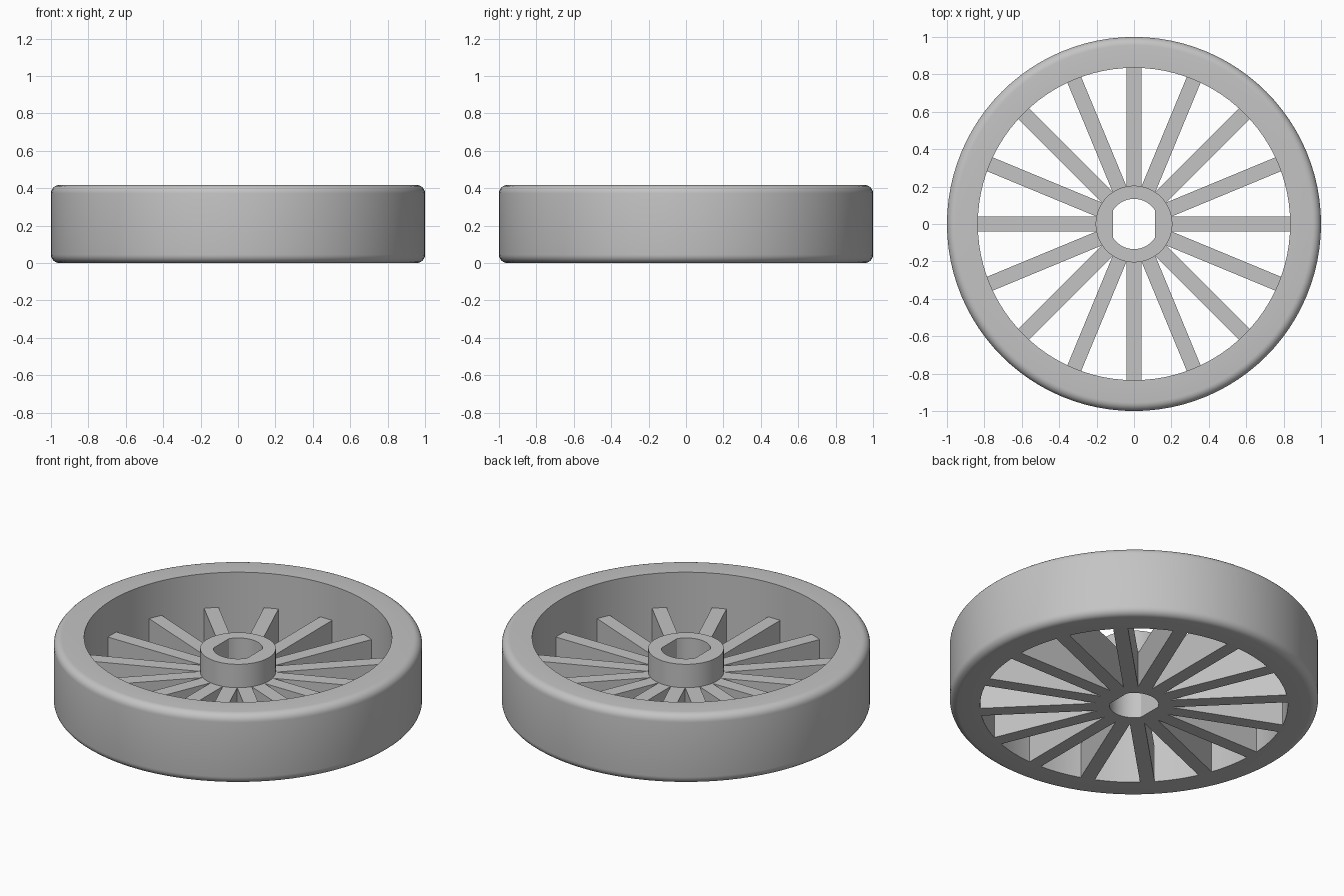
import bpy, bmesh
from math import cos, sin, pi, radians
from mathutils import Matrix

if "Cube" in bpy.data.objects:
    bpy.data.objects.remove(bpy.data.objects["Cube"], do_unlink=True)

HEIGHT = 0.417
HUB_HEIGHT = 0.35
SPOKE_HEIGHT = 0.21
INNER_R = 0.835
HUB_R = 0.205
BORE_R = 0.134
BORE_FLAT = 0.112
BEVEL = 0.045
SPOKES = 16
SEGMENTS = 96

grey = bpy.data.materials.new("plain grey")
grey.use_nodes = True
colour = (0.55, 0.55, 0.55, 1)
grey.diffuse_color = colour
grey.node_tree.nodes["Principled BSDF"].inputs["Base Color"].default_value = colour


def finish(bm, name):
    bmesh.ops.recalc_face_normals(bm, faces=bm.faces)
    mesh = bpy.data.meshes.new(name)
    bm.to_mesh(mesh)
    bm.free()
    mesh.materials.append(grey)
    obj = bpy.data.objects.new(name, mesh)
    bpy.context.collection.objects.link(obj)
    bpy.ops.object.select_all(action="DESELECT")
    obj.select_set(True)
    bpy.context.view_layer.objects.active = obj
    bpy.ops.object.shade_smooth_by_angle(angle=radians(25))
    return obj


def lathe(name, profile, flat=None):
    """Turn a closed (radius, height) profile; flat limits x on the bore."""
    bm = bmesh.new()
    rings = []
    for i in range(SEGMENTS):
        a = 2 * pi * i / SEGMENTS
        ring = []
        for r, z in profile:
            x = r * cos(a)
            if flat and r == BORE_R:
                x = max(-flat, min(flat, x))
            ring.append(bm.verts.new((x, r * sin(a), z)))
        rings.append(ring)
    n = len(profile)
    for i, ring in enumerate(rings):
        after = rings[(i + 1) % SEGMENTS]
        for j in range(n):
            k = (j + 1) % n
            bm.faces.new((ring[j], after[j], after[k], ring[k]))
    return finish(bm, name)


# Rim with rounded outer edges
def corner(z, start):
    angles = [start + pi / 2 * i / 6 for i in range(7)]
    return [(1 - BEVEL + BEVEL * cos(a), z + BEVEL * sin(a)) for a in angles]


lathe("rim", [(INNER_R, 0)] + corner(BEVEL, -pi / 2)
      + corner(HEIGHT - BEVEL, 0) + [(INNER_R, HEIGHT)])

# Hub with a two-flat bore
lathe("hub", [(BORE_R, 0), (HUB_R, 0), (HUB_R, HUB_HEIGHT), (BORE_R, HUB_HEIGHT)],
      flat=BORE_FLAT)

# Spokes, flush with the underside
bm = bmesh.new()
start, end = HUB_R - 0.01, INNER_R + 0.005
for i in range(SPOKES):
    place = (Matrix.Rotation(2 * pi * i / SPOKES, 4, "Z")
             @ Matrix.Translation(((start + end) / 2, 0, SPOKE_HEIGHT / 2))
             @ Matrix.Diagonal((end - start, 0.08, SPOKE_HEIGHT, 1)))
    bmesh.ops.create_cube(bm, size=1, matrix=place)
finish(bm, "spokes")
